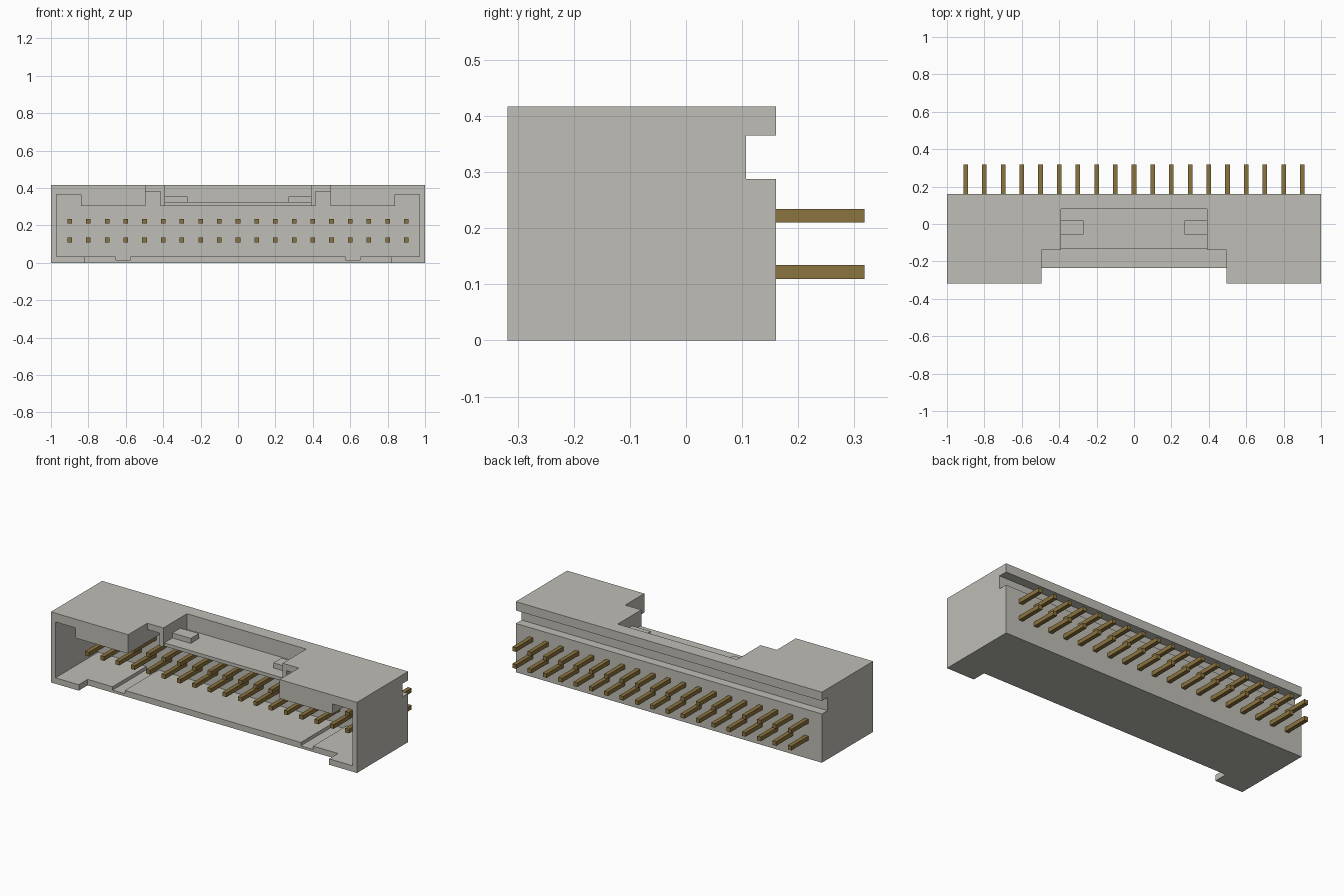
import bpy
import bmesh

cube = bpy.data.objects.get("Cube")
if cube:
    bpy.data.objects.remove(cube, do_unlink=True)


def material(name, rgb):
    m = bpy.data.materials.new(name)
    m.use_nodes = True
    m.diffuse_color = (*rgb, 1)
    m.node_tree.nodes["Principled BSDF"].inputs["Base Color"].default_value = (*rgb, 1)
    return m


GREY = material("warm_grey_plastic", (0.52, 0.51, 0.465))
BRASS = material("brass", (0.26, 0.175, 0.05))


def boxes(name, ranges, mat):
    """One object made of boxes, each given as (x0, x1, y0, y1, z0, z1)."""
    bm = bmesh.new()
    for x0, x1, y0, y1, z0, z1 in ranges:
        for v in bmesh.ops.create_cube(bm, size=1)["verts"]:
            v.co = (x1 if v.co.x > 0 else x0,
                    y1 if v.co.y > 0 else y0,
                    z1 if v.co.z > 0 else z0)
    bmesh.ops.recalc_face_normals(bm, faces=bm.faces)
    me = bpy.data.meshes.new(name)
    bm.to_mesh(me)
    bm.free()
    me.materials.append(mat)
    ob = bpy.data.objects.new(name, me)
    bpy.context.collection.objects.link(ob)
    return ob


def both_sides(x0, x1, *rest):
    return [(x0, x1, *rest), (-x1, -x0, *rest)]


# Housing block, hollowed by box cuts
BACK = 0.08    # inner face of the rear wall
housing = boxes("housing", [(-1, 1, -0.318, 0.16, 0, 0.417)], GREY)
cuts = [
    (-0.97, 0.97, -0.4, BACK, 0.035, 0.305),       # main cavity
    (-0.495, 0.495, -0.4, -0.14, 0.2, 0.5),        # wide front notch
    (-0.39, 0.39, -0.2, BACK, 0.325, 0.5),         # latch recess
    (-0.39, 0.39, -0.2, -0.13, 0.2, 0.5),          # front edge of the ledge
    (-0.818, 0.818, -0.4, -0.235, -0.1, 0.1),      # set-back lower lip
    (-1.1, 1.1, 0.107, 0.3, 0.288, 0.365),         # rear groove
]
cuts += both_sides(0.84, 0.97, -0.4, BACK, 0.2, 0.365)      # corner pockets
cuts += both_sides(0.415, 0.495, -0.2, BACK, 0.2, 0.38)     # latch arm slots
cuts += both_sides(0.575, 0.655, -0.4, BACK, 0.015, 0.1)    # floor keyways

cutters = []
for i, c in enumerate(cuts):
    cutter = boxes(f"housing_cutter_{i}", [c], GREY)
    cutter.hide_render = True
    cutters.append(cutter)
    mod = housing.modifiers.new(f"cut_{i}", "BOOLEAN")
    mod.operation = "DIFFERENCE"
    mod.solver = "EXACT"
    mod.object = cutter

# Bake the cuts and drop the cutters
graph = bpy.context.evaluated_depsgraph_get()
baked = bpy.data.meshes.new_from_object(housing.evaluated_get(graph))
housing.modifiers.clear()
housing.data = baked
baked.materials.clear()
baked.materials.append(GREY)
for p in baked.polygons:
    p.material_index = 0
for cutter in cutters:
    bpy.data.objects.remove(cutter, do_unlink=True)

# Latch tabs on the ledge
boxes("latch_tabs", both_sides(0.27, 0.395, -0.055, 0.02, 0.318, 0.355), GREY)

# Two rows of square pins running through the rear wall
H = 0.0122
for row, z in (("lower_pins", 0.122), ("upper_pins", 0.222)):
    boxes(row, [(x / 10 - H, x / 10 + H, -0.125, 0.318, z - H, z + H)
                for x in range(-9, 10)], BRASS)
